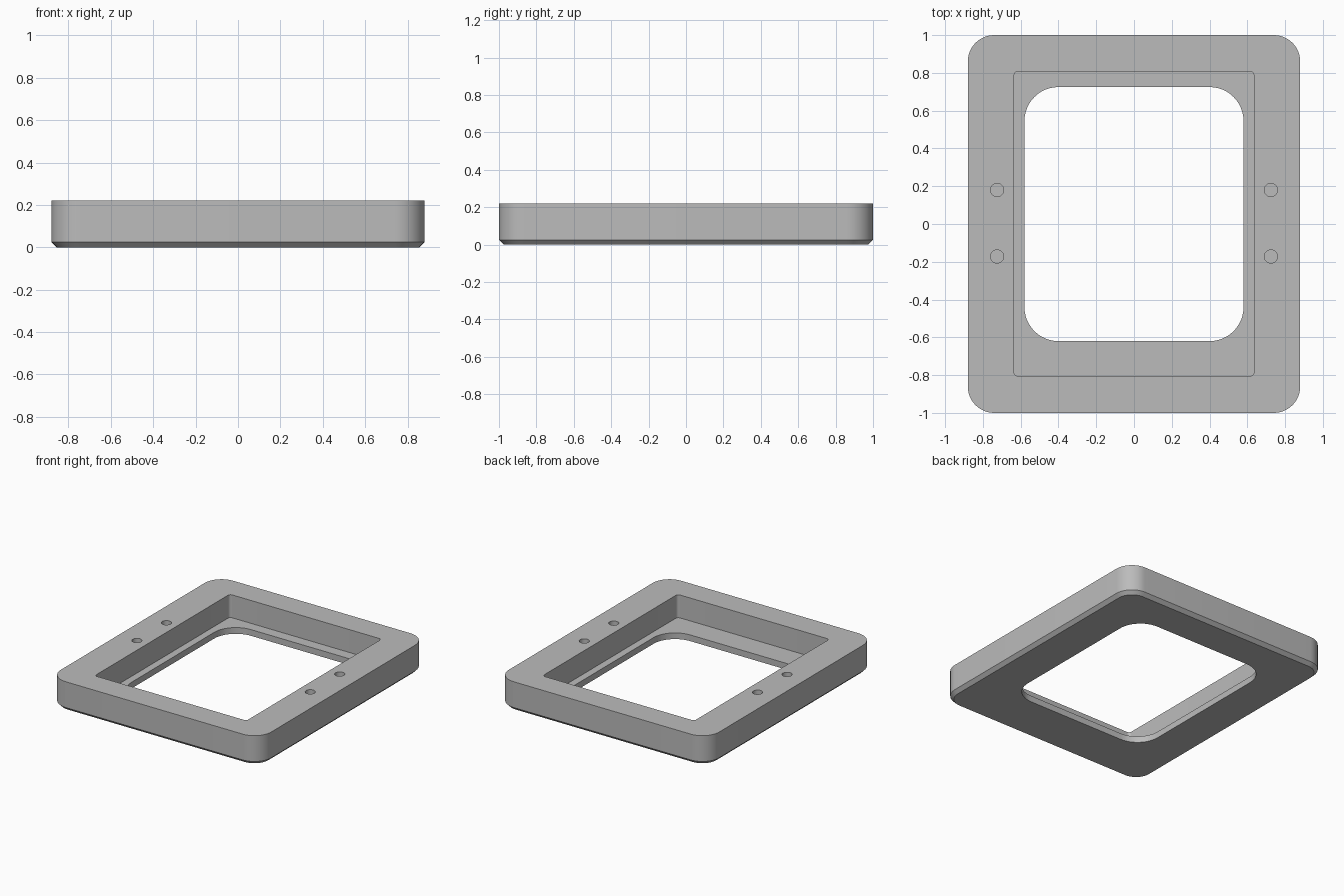
import bpy
import bmesh
from math import sin, cos, pi, radians

if "Cube" in bpy.data.objects:
    bpy.data.objects.remove(bpy.data.objects["Cube"], do_unlink=True)

HEIGHT, FLOOR, CHAMFER = 0.22, 0.047, 0.025
SEGMENTS = 12

grey = bpy.data.materials.new("plain grey")
grey.use_nodes = True
colour = (0.5, 0.5, 0.5, 1)
grey.diffuse_color = colour
grey.node_tree.nodes["Principled BSDF"].inputs["Base Color"].default_value = colour


def rounded_ring(bm, half_x, y_min, y_max, radius, z):
    """Loop of vertices around a rounded rectangle."""
    cx, top, low = half_x - radius, y_max - radius, y_min + radius
    centres = [(cx, top), (-cx, top), (-cx, low), (cx, low)]
    ring = []
    for corner, (x, y) in enumerate(centres):
        for step in range(SEGMENTS + 1):
            a = (corner + step / SEGMENTS) * pi / 2
            ring.append(bm.verts.new((x + radius * cos(a), y + radius * sin(a), z)))
    return ring


# Frame: a closed section swept through rounded rings
outer = (0.88, -1.0, 1.0, 0.14)
base = (0.88 - CHAMFER, -1 + CHAMFER, 1 - CHAMFER, 0.14 - CHAMFER)
pocket = (0.635, -0.806, 0.808, 0.022)
window = (0.58, -0.62, 0.725, 0.18)
section = [(window, 0), (base, 0), (outer, CHAMFER), (outer, HEIGHT),
           (pocket, HEIGHT), (pocket, FLOOR), (window, FLOOR)]

bm = bmesh.new()
rings = [rounded_ring(bm, *shape, z) for shape, z in section]
for i, ring in enumerate(rings):
    following = rings[(i + 1) % len(rings)]
    for j in range(len(ring)):
        k = (j + 1) % len(ring)
        bm.faces.new((ring[j], ring[k], following[k], following[j]))
bmesh.ops.recalc_face_normals(bm, faces=bm.faces)
mesh = bpy.data.meshes.new("frame")
bm.to_mesh(mesh)
bm.free()
mesh.materials.append(grey)
frame = bpy.data.objects.new("frame", mesh)
bpy.context.collection.objects.link(frame)

# Blind screw holes, two on each side rail
HOLE_DEPTH = 0.14
for x in (-0.725, 0.725):
    for y in (-0.172, 0.18):
        bpy.ops.mesh.primitive_cylinder_add(vertices=32, radius=0.035, depth=HOLE_DEPTH * 2,
                                            location=(x, y, HEIGHT))
        cutter = bpy.context.object
        cutter.name = "hole_cutter"
        cutter.hide_render = True
        cutter.data.materials.append(grey)
        cut = frame.modifiers.new("screw_hole", 'BOOLEAN')
        cut.operation = 'DIFFERENCE'
        cut.solver = 'EXACT'
        cut.object = cutter
        bpy.context.view_layer.objects.active = frame
        bpy.ops.object.modifier_apply(modifier=cut.name)
        bpy.data.objects.remove(cutter, do_unlink=True)

# Smooth corners, crisp edges
bpy.ops.object.select_all(action='DESELECT')
frame.select_set(True)
bpy.context.view_layer.objects.active = frame
bpy.ops.object.shade_smooth_by_angle(angle=radians(30))
